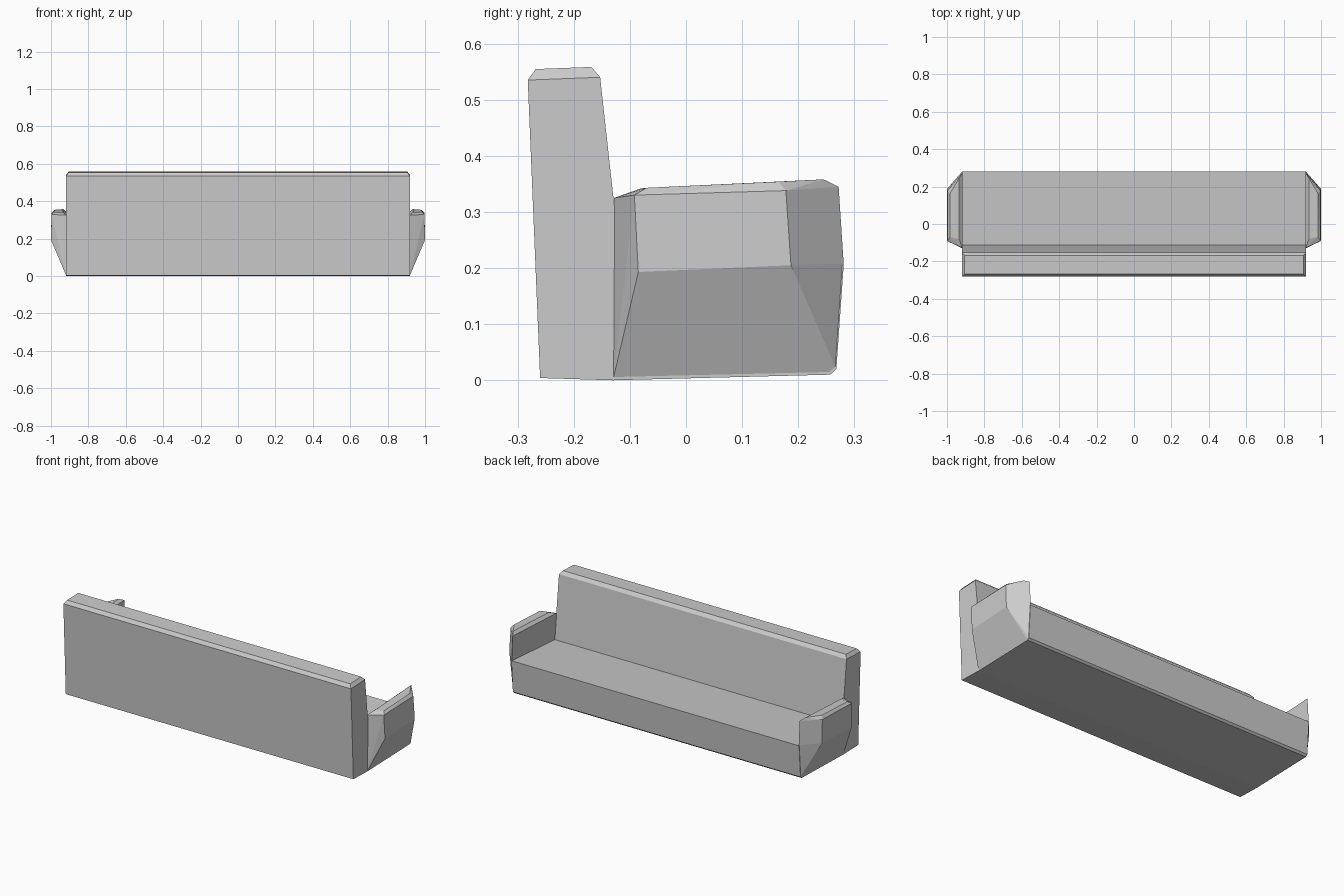
import bpy, bmesh

if "Cube" in bpy.data.objects:
    bpy.data.objects.remove(bpy.data.objects["Cube"])

W = 0.92  # half width of the body


def finish(bm, name):
    bmesh.ops.recalc_face_normals(bm, faces=bm.faces)
    mesh = bpy.data.meshes.new(name)
    bm.to_mesh(mesh)
    bm.free()
    ob = bpy.data.objects.new(name, mesh)
    bpy.context.collection.objects.link(ob)
    return ob


# Seat and backrest: one side profile extruded across the width
profile = [(-0.26, 0.004), (-0.282, 0.535), (-0.153, 0.54), (-0.113, 0.177),
           (0.281, 0.205), (0.268, 0.02), (0.257, 0.01), (-0.13, 0.0)]
bm = bmesh.new()
side = bm.faces.new([bm.verts.new((-W, y, z)) for y, z in profile])
ext = bmesh.ops.extrude_face_region(bm, geom=[side])
bmesh.ops.translate(bm, vec=(2 * W, 0, 0),
                    verts=[v for v in ext["geom"] if isinstance(v, bmesh.types.BMVert)])
bmesh.ops.recalc_face_normals(bm, faces=bm.faces)
# Chamfered top of the backrest
top = max(bm.faces, key=lambda f: f.calc_center_median().z)
bmesh.ops.inset_region(bm, faces=[top], thickness=0.021, depth=0.019)
finish(bm, "seat_and_back")

# Armrest: faceted block flaring out from the bottom edge of the body
I = W - 0.002
arm_points = [
    # foot of the flare
    (I, -0.13, 0.001), (I, 0.257, 0.01), (I, 0.268, 0.02),
    # lower rim
    (I, -0.115, 0.185), (1, -0.085, 0.193), (1, 0.187, 0.205), (I, 0.281, 0.208),
    # upper rim
    (I, -0.128, 0.325), (0.997, -0.092, 0.33), (0.997, 0.178, 0.338), (I, 0.272, 0.345),
    # top
    (0.935, -0.08, 0.342), (0.983, -0.07, 0.343), (0.983, 0.165, 0.354), (0.935, 0.245, 0.358),
]
bm = bmesh.new()
for p in arm_points:
    bm.verts.new(p)
bmesh.ops.convex_hull(bm, input=bm.verts)
bmesh.ops.dissolve_limit(bm, angle_limit=0.07, verts=bm.verts, edges=bm.edges)
arm = finish(bm, "armrests")
arm.modifiers.new("mirror", "MIRROR").use_axis[0] = True
